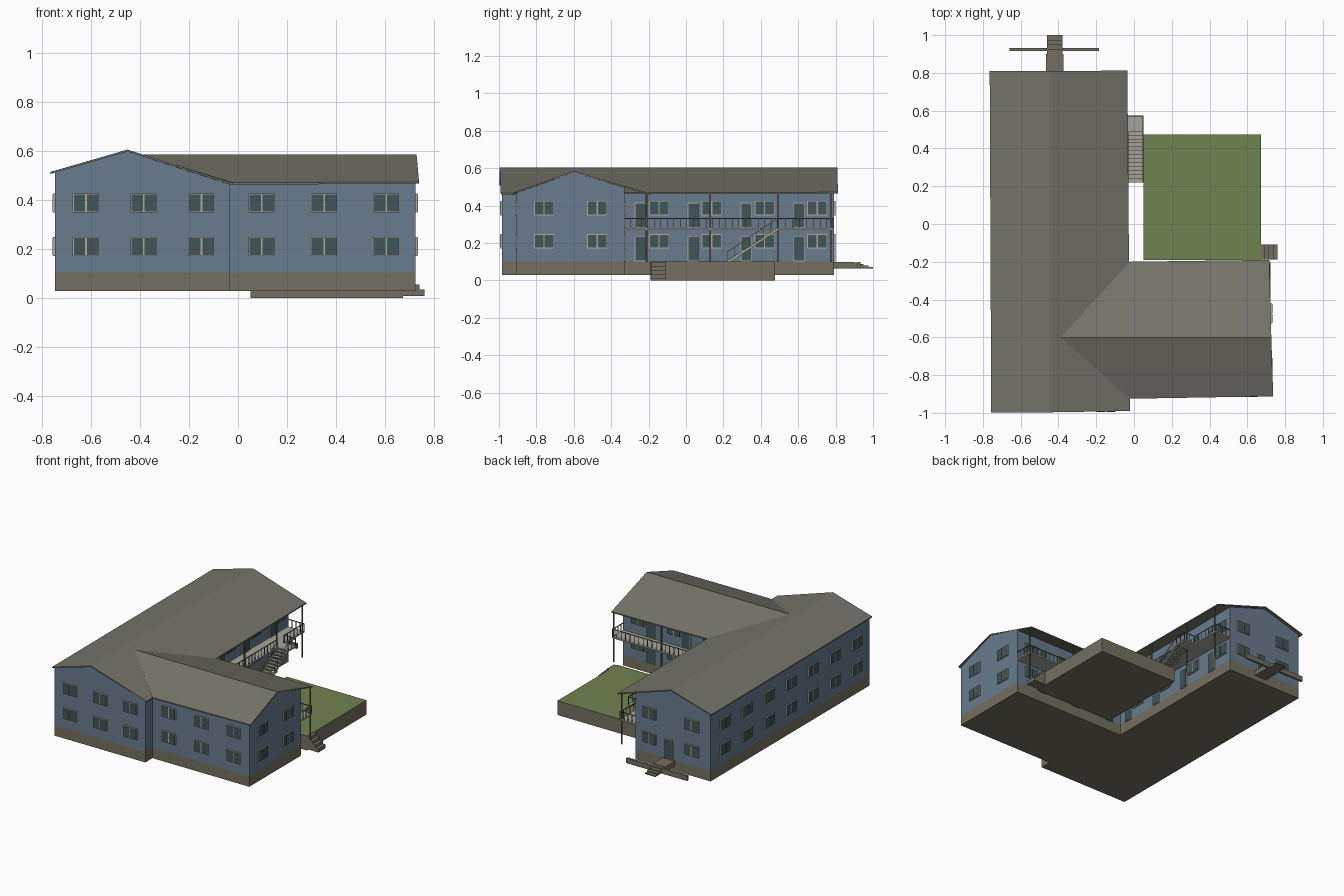
import bpy, bmesh
from mathutils import Vector

cube = bpy.data.objects.get("Cube")
if cube:
    bpy.data.objects.remove(cube, do_unlink=True)


def material(name, *rgb):
    lin = [((c / 255 + 0.055) / 1.055) ** 2.4 for c in rgb] + [1]
    m = bpy.data.materials.new(name)
    m.use_nodes = True
    m.diffuse_color = lin
    m.node_tree.nodes["Principled BSDF"].inputs["Base Color"].default_value = lin
    return m


SIDING = material("blue siding", 106, 124, 141)
ROOF = material("grey roof", 117, 116, 106)
STONE = material("foundation brown", 116, 111, 97)
GRASS = material("grass green", 113, 130, 80)
GLASS = material("dark glass", 64, 86, 88)
TRIM = material("pale trim", 178, 172, 155)
STEEL = material("dark railing", 98, 95, 86)
CONCRETE = material("light concrete", 165, 165, 156)


def finish(name, bm, mat):
    bmesh.ops.recalc_face_normals(bm, faces=bm.faces)
    me = bpy.data.meshes.new(name)
    bm.to_mesh(me)
    bm.free()
    me.materials.append(mat)
    ob = bpy.data.objects.new(name, me)
    bpy.context.collection.objects.link(ob)
    return ob


def add_prism(bm, pts, offset):
    """Polygon swept along an offset vector."""
    low = [bm.verts.new(p) for p in pts]
    high = [bm.verts.new(Vector(p) + Vector(offset)) for p in pts]
    bm.faces.new(low)
    bm.faces.new(high[::-1])
    for i in range(len(pts)):
        j = (i + 1) % len(pts)
        bm.faces.new((low[i], low[j], high[j], high[i]))


def boxes(name, mat, items):
    """One object from boxes given as x, y, z ranges."""
    bm = bmesh.new()
    for (x0, x1), (y0, y1), (z0, z1) in items:
        add_prism(bm, [(x0, y0, z0), (x1, y0, z0), (x1, y1, z0), (x0, y1, z0)], (0, 0, z1 - z0))
    return finish(name, bm, mat)


def prism(name, mat, pts, offset):
    bm = bmesh.new()
    add_prism(bm, pts, offset)
    return finish(name, bm, mat)


# Main dimensions
LEFT, INNER, OUTER, EAST = -0.745, -0.16, -0.035, 0.722
FRONT, WING, COURT, BACK = -0.985, -0.905, -0.33, 0.79
BASE, BAND, FLOOR, RAIL = 0.03, 0.105, 0.28, 0.335

# Foundation and walls
boxes("foundation", STONE, [
    ((LEFT, OUTER), (FRONT, COURT), (BASE, BAND)),
    ((LEFT, INNER), (COURT, BACK), (BASE, BAND)),
    ((OUTER, EAST), (WING, COURT), (BASE, BAND))])


def main_roof_z(x):
    return 0.597 + 0.29 * (x + 0.45) if x < -0.45 else 0.597 - 0.32 * (x + 0.45)


def main_block(name, right, y0, y1):
    pts = [(LEFT, y0, BAND), (right, y0, BAND)]
    pts += [(x, y0, main_roof_z(x)) for x in (right, -0.45, LEFT)]
    prism(name, SIDING, pts, (0, y1 - y0, 0))


main_block("main_walls_front", OUTER, FRONT, COURT)
main_block("main_walls_back", INNER, COURT, BACK)
prism("wing_walls", SIDING, [(OUTER, WING, BAND), (OUTER, COURT, BAND), (OUTER, COURT, 0.497),
                             (OUTER, -0.6, 0.577), (OUTER, WING, 0.468)], (EAST - OUTER, 0, 0))

# Roof panels
T = (0, 0, -0.008)
prism("main_roof_left", ROOF, [(-0.756, -0.997, 0.516), (-0.45, -0.997, 0.605),
                               (-0.45, 0.81, 0.605), (-0.764, 0.81, 0.514)], T)
prism("main_roof_right", ROOF, [(-0.45, -0.997, 0.605), (-0.02, -0.99, 0.468),
                                (-0.035, 0.812, 0.472), (-0.45, 0.81, 0.605)], T)
prism("wing_roof_front", ROOF, [(-0.39, -0.6, 0.585), (-0.02, -0.925, 0.47),
                                (0.737, -0.912, 0.474), (0.727, -0.6, 0.585)], T)
prism("wing_roof_back", ROOF, [(-0.39, -0.6, 0.585), (0.727, -0.6, 0.585),
                               (0.716, -0.19, 0.465), (-0.03, -0.2, 0.468)], T)

# Windows and doors
frames, panes = [], []


def panel(store, axis, pos, side, u0, u1, z0, z1, depth):
    n = tuple(sorted((pos - side * 0.004, pos + side * depth)))
    store.append((n, (u0, u1), (z0, z1)) if axis == "x" else ((u0, u1), n, (z0, z1)))


def window(axis, pos, side, u, z, w=0.106, h=0.078, n=2):
    panel(frames, axis, pos, side, u - w / 2, u + w / 2, z - h / 2, z + h / 2, 0.008)
    b, step = 0.0045, w / n
    for i in range(n):
        a = u - w / 2 + i * step
        panel(panes, axis, pos, side, a + b, a + step - b / 2, z - h / 2 + b, z + h / 2 - b, 0.01)


def door(axis, pos, side, u, z):
    window(axis, pos, side, u, z + 0.067, 0.06, 0.134, 1)


for z in (0.21, 0.387):
    for x in (-0.62, -0.385, -0.15):
        window("y", FRONT, -1, x, z)
    for x in (0.095, 0.35, 0.602):
        window("y", WING, -1, x, z)
    for y in (-0.76, -0.475):
        window("x", EAST, 1, y, z)
    for i in range(7):
        window("x", LEFT, -1, -0.84 + 0.245 * i, z)
    for x in (-0.6, -0.27):
        window("y", BACK, 1, x, z)
    for i in range(4):
        window("x", INNER, 1, -0.145 + 0.282 * i, z)
    for i in range(3):
        window("y", COURT, 1, 0.04 + 0.282 * i, z)
for z in (0.102, FLOOR + 0.002):
    for i in range(4):
        door("x", INNER, 1, -0.245 + 0.283 * i, z)
    for i in range(3):
        door("y", COURT, 1, -0.06 + 0.282 * i, z)
door("y", BACK, 1, -0.42, 0.102)
boxes("window_frames", TRIM, frames)
boxes("window_panes", GLASS, panes)

# Balcony, railing and posts
EDGE = -0.205
boxes("balcony_floor", CONCRETE, [
    ((INNER, OUTER), (COURT, BACK), (FLOOR - 0.01, FLOOR)),
    ((OUTER, EAST), (COURT, EDGE), (FLOOR - 0.01, FLOOR))])
rails = []


def railing(axis, pos, a, b):
    def bar(u0, u1, z0, z1):
        n = (pos - 0.002, pos + 0.002)
        rails.append((n, (u0, u1), (z0, z1)) if axis == "x" else ((u0, u1), n, (z0, z1)))
    bar(a, b, RAIL - 0.005, RAIL)
    count = max(2, round((b - a) / 0.035))
    for i in range(count + 1):
        u = a + (b - a) * i / count
        bar(u - 0.0015, u + 0.0015, FLOOR, RAIL)


railing("x", OUTER - 0.004, EDGE, 0.49)
railing("x", OUTER - 0.004, 0.57, BACK)
railing("y", BACK - 0.004, INNER, OUTER)
railing("y", EDGE - 0.004, OUTER, EAST)
railing("x", EAST - 0.004, COURT, EDGE)
railing("x", 0.048, 0.49, 0.572)
railing("y", 0.572, OUTER, 0.048)
boxes("balcony_railing", STEEL, rails)
posts = [(OUTER - 0.006, y) for y in (EDGE - 0.006, 0.13, 0.49, 0.775)]
posts += [(x, EDGE - 0.008) for x in (0.34, EAST - 0.008)]
boxes("roof_posts", STEEL, [((x - 0.004, x + 0.004), (y - 0.004, y + 0.004), (0.1, 0.465))
                            for x, y in posts])

# Courtyard staircase
steps = 13
treads = [((OUTER, 0.05), (0.49, 0.575), (FLOOR - 0.01, FLOOR))]
for i in range(steps):
    y, z = 0.22 + 0.27 * i / steps, 0.1 + 0.18 * (i + 1) / (steps + 1)
    treads.append(((OUTER + 0.004, 0.046), (y, y + 0.022), (z - 0.006, z)))
boxes("stair_treads", CONCRETE, treads)
bm = bmesh.new()
for x in (OUTER, 0.045):
    for lift, t in ((-0.012, 0.014), (0.05, 0.005)):
        add_prism(bm, [(x, 0.22, 0.1 + lift), (x, 0.49, 0.28 + lift),
                       (x, 0.49, 0.28 + lift + t), (x, 0.22, 0.1 + lift + t)], (0.005, 0, 0))
    for i in range(8):
        y, z = 0.222 + 0.038 * i, 0.1 + 0.0253 * i
        add_prism(bm, [(x, y, z), (x, y + 0.003, z), (x, y + 0.003, z + 0.053), (x, y, z + 0.053)],
                  (0.003, 0, 0))
finish("stair_rails", bm, TRIM)

# Raised lawn with its steps
boxes("lawn_wall", STONE, [((0.05, 0.672), (COURT + 0.14, 0.475), (0.0, 0.096))])
boxes("lawn", GRASS, [((0.05, 0.672), (COURT + 0.14, 0.475), (0.096, 0.101))])
boxes("lawn_steps", STONE, [((0.672, 0.694 + 0.022 * i), (-0.188, -0.108), (0.008, 0.098 - 0.021 * i))
                            for i in range(4)])

# Back porch, its steps and low side walls
boxes("porch", STONE, [((-0.467, -0.372), (BACK, 0.9), (0.065, 0.1))]
      + [((-0.46, -0.378), (0.89, 0.925 + 0.025 * i), (0.065, 0.096 - 0.008 * i)) for i in range(4)])
boxes("porch_side_walls", STONE, [((a, b), (0.917, 0.933), (0.065, 0.1))
                                  for a, b in ((-0.66, -0.46), (-0.378, -0.185))])
